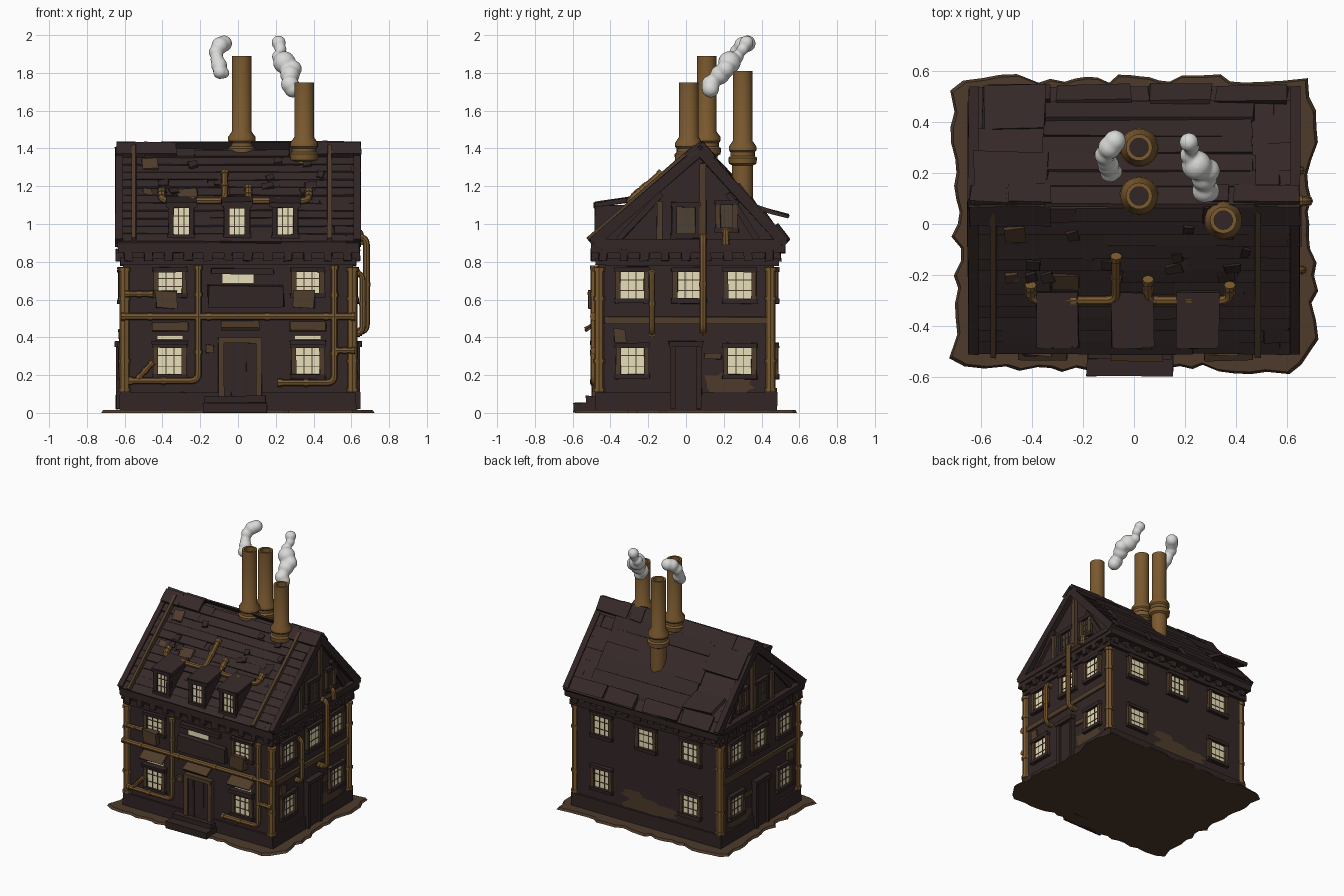
import bpy, bmesh, math, random
from mathutils import Matrix, Vector

if "Cube" in bpy.data.objects:
    bpy.data.objects.remove(bpy.data.objects["Cube"])
random.seed(4)

def material(name, col):
    m = bpy.data.materials.new(name)
    m.diffuse_color = (*col, 1)
    m.use_nodes = True
    m.node_tree.nodes["Principled BSDF"].inputs["Base Color"].default_value = m.diffuse_color
    return m

WALL = material("dark_wall", (0.034, 0.020, 0.020))
ROOF = material("dark_roof", (0.037, 0.022, 0.022))
TRIM = material("dark_timber", (0.032, 0.019, 0.018))
WOOD = material("weathered_brown", (0.080, 0.046, 0.024))
COPPER = material("old_copper", (0.195, 0.100, 0.028))
GLASS = material("lit_glass", (0.85, 0.78, 0.52))
DUSTY = material("dusty_glass", (0.075, 0.055, 0.035))
EARTH = material("earth", (0.075, 0.043, 0.024))
SMOKE = material("smoke", (0.70, 0.70, 0.69))

parts = {}          # (name, material) -> bmesh, turned into objects at the end
def part(name, mat):
    return parts.setdefault((name, mat.name), bmesh.new())

def box(name, mat, c, s, M=Matrix(), rot=Matrix(), jit=0.0):
    """Box of size s at c, turned by rot, then carried by M; jit roughens the corners."""
    vs = bmesh.ops.create_cube(part(name, mat), size=1)["verts"]
    for v in vs:
        p = Vector([v.co[i] * s[i] + random.uniform(-jit, jit) for i in range(3)])
        v.co = M @ (Vector(c) + rot @ p)

def finish(name, me, mat, smooth=False):
    ob = bpy.data.objects.new(name, me)
    bpy.context.collection.objects.link(ob)
    me.materials.clear()
    me.materials.append(mat)
    if smooth:
        bpy.ops.object.select_all(action='DESELECT')
        ob.select_set(True)
        bpy.context.view_layer.objects.active = ob
        bpy.ops.object.shade_smooth_by_angle(angle=math.radians(40))
    return ob

# Wall frames: local x along the wall, -y outward from its surface
HX, HY = 0.61, 0.465
def frame(deg, dist):
    return Matrix.Rotation(math.radians(deg), 4, 'Z') @ Matrix.Translation((0, -dist, 0))
FRONT, RIGHT, BACK, LEFT = frame(0, HY), frame(90, HX), frame(180, HY), frame(-90, HX)

def beam(name, mat, F, a, b, w, d, out=0.0, jit=0.003):
    """Timber on a wall from a to b, both (along, height)."""
    (u1, z1), (u2, z2) = a, b
    rot = Matrix.Rotation(-math.atan2(z2 - z1, u2 - u1), 4, 'Y')
    box(name, mat, ((u1 + u2) / 2, -out - d / 2, (z1 + z2) / 2),
        (math.hypot(u2 - u1, z2 - z1), d, w), F, rot, jit)

def window(F, u, z, w=0.125, h=0.14, glass=GLASS, out=0.0, side=WOOD):
    box("window_glass", glass, (u, -out - 0.003, z), (w, 0.008, h), F)
    for s in (-1, 1):
        box("window_frames", side, (u + s * (w / 2 + 0.012), -out - 0.01, z), (0.026, 0.026, h + 0.05), F, jit=0.003)
        box("window_frames", TRIM, (u, -out - 0.012, z + s * (h / 2 + 0.013)), (w + 0.06, 0.032, 0.026), F, jit=0.003)
        box("window_bars", WOOD, (u, -out - 0.008, z + s * h / 5), (w, 0.006, 0.005), F)
        box("window_bars", WOOD, (u + s * w / 6, -out - 0.008, z), (0.005, 0.006, h), F)

def blot(name, mat, F, u, z, w, h, out=0.004, n=18):
    """Irregular thin patch on a wall."""
    bm = part(name, mat)
    vs = []
    for i in range(n):
        t, r = 2 * math.pi * i / n, random.uniform(0.65, 1.1)
        vs.append(bm.verts.new(F @ Vector((u + w / 2 * r * math.cos(t), -out, z + h / 2 * r * math.sin(t)))))
    bm.faces.new(vs)

def pipe(name, pts, r=0.018, bend=0.04):
    """Copper tube through pts with rounded bends and collars."""
    P = [Vector(p) for p in pts]
    path = [P[0]]
    for a, b, c in zip(P, P[1:], P[2:]):
        p, q = b + (a - b).normalized() * bend, b + (c - b).normalized() * bend
        path += [p * (1 - t) ** 2 + b * 2 * t * (1 - t) + q * t * t for t in (0, .25, .5, .75, 1)]
    path.append(P[-1])
    runs = [(path, r)]
    for a, b in zip(P, P[1:]):
        d, L = (b - a).normalized(), (b - a).length
        n = max(1, round(L / 0.35))
        for i in range(n):
            c = a + d * L * (i + 0.5) / n
            runs.append(([c - d * 0.011, c + d * 0.011], r * 1.22))
    for e, o in ((P[0], P[1]), (P[-1], P[-2])):
        runs.append(([e, e + (o - e).normalized() * 0.022], r * 1.25))
    for line, rad in runs:
        cu = bpy.data.curves.new(name, 'CURVE')
        cu.dimensions, cu.bevel_depth, cu.bevel_resolution, cu.use_fill_caps = '3D', rad, 2, True
        sp = cu.splines.new('POLY')
        sp.points.add(len(line) - 1)
        for s, p in zip(sp.points, line):
            s.co = (*p, 1)
        tmp = bpy.data.objects.new(name, cu)
        me = bpy.data.meshes.new_from_object(tmp)
        bpy.data.objects.remove(tmp)
        finish(name, me, COPPER, True)

# Ragged earth base
bm = bmesh.new()
ring = []
for i in range(90):
    c, s = math.cos(math.radians(i * 4)), math.sin(math.radians(i * 4))
    r = 1 / max(abs(c) / 0.70, abs(s) / 0.57) * random.uniform(0.965, 1.035)
    ring.append(bm.verts.new((c * r, s * r, 0)))
top = bmesh.ops.extrude_face_region(bm, geom=[bm.faces.new(ring)])["geom"]
for v in top:
    if isinstance(v, bmesh.types.BMVert):
        v.co = (v.co.x * 0.985, v.co.y * 0.985, 0.016)
parts[("earth_base", EARTH.name)] = bm

# Walls, plinth and cornice
box("house_walls", WALL, (0, 0, 0.44), (2 * HX, 2 * HY, 0.86))
box("plinth", TRIM, (0, 0, 0.06), (2 * HX + 0.03, 2 * HY + 0.03, 0.10), jit=0.004)
box("cornice", TRIM, (0, 0.005, 0.80), (1.25, 0.97, 0.04), jit=0.003)
box("cornice", TRIM, (0.003, 0.01, 0.875), (1.28, 1.03, 0.055), jit=0.003)
for F, n, L in ((FRONT, 12, 1.16), (BACK, 12, 1.16), (RIGHT, 9, 0.88), (LEFT, 9, 0.88)):
    for i in range(n):
        box("cornice_corbels", TRIM, (-L / 2 + L * i / (n - 1), -0.015, 0.835), (0.045, 0.04, 0.06), F, jit=0.005)

# Attic prism with an off-centre ridge
RY, RZ = 0.075, 1.375
bm = part("attic", WALL)
prof = [(-0.46, 0.85), (-0.48, 0.89), (RY, RZ), (0.51, 0.89), (0.46, 0.85)]
ends = [[bm.verts.new((x, y, z)) for y, z in prof] for x in (-0.61, 0.61)]
bm.faces.new(ends[0]); bm.faces.new(ends[1])
for i in range(5):
    j = (i + 1) % 5
    bm.faces.new((ends[0][i], ends[0][j], ends[1][j], ends[1][i]))

# Roof courses of uneven boards on both slopes
def slope(ey, ez=0.885):
    """Frame at the eave: x along the roof, y up the slope, z outward."""
    d = Vector((0, RY - ey, RZ - ez)); n = d.length; d.normalize()
    X = Vector((1, 0, 0)); N = X.cross(d)
    if N.z < 0: N = -N
    return Matrix.Translation((0, ey, ez)) @ Matrix((X, d, N)).transposed().to_4x4(), n
SF, LF = slope(-0.49)
SB, LB = slope(0.515)
for S, L, n, tilt in ((SF, LF, 12, 0.10), (SB, LB, 8, 0.06)):
    box("roof_deck", ROOF, (0.003, L / 2, 0.006), (1.275, L, 0.03), S)
    for i in range(n):
        x = -0.64
        while x < 0.64:
            w = min(random.uniform(0.25, 0.6), 0.648 - x)
            box("roof_boards", ROOF, (x + w / 2, L * (i + 0.5) / n, 0.023 + random.uniform(-.003, .003)),
                (w, L / n * 1.05, 0.013), S, Matrix.Rotation(-tilt, 4, 'X'), 0.003)
            x += w
for x, w in ((-0.57, 0.14), (-0.41, 0.17), (0.32, 0.1), (0.52, 0.26)):
    for S, L in ((SF, LF), (SB, LB)):
        box("ridge_caps", ROOF, (x, L - 0.015, 0.04), (w, 0.10, 0.022), S, jit=0.005)
# Overlay, lifted flaps and eave boards on the back slope
for i in range(6):
    box("back_roof_overlay", ROOF, (0.07 + random.uniform(-.02, .02), 0.15 + i * 0.1, 0.036), (0.82, 0.107, 0.015), SB,
        Matrix.Rotation(0.05, 4, 'X'), 0.006)
box("back_roof_overlay", ROOF, (-0.485, 0.55, 0.04), (0.29, 0.30, 0.026), SB, jit=0.008)
for x, w in ((-0.45, 0.24), (-0.16, 0.29), (0.18, 0.24), (0.46, 0.28)):
    box("back_eave_boards", ROOF, (x, 0.055, 0.042), (w, 0.10, 0.02), SB, Matrix.Rotation(0.10, 4, 'X'), 0.007)
box("lifted_roof_flap", ROOF, (-0.47, 0.455, 1.065), (0.24, 0.18, 0.022), rot=Matrix.Rotation(-0.3, 4, 'X'), jit=0.008)
# Battens and worn patches on the front slope
for x in (-0.55, 0.485):
    box("roof_battens", WOOD, (x, LF / 2, 0.042), (0.022, LF, 0.028), SF, jit=0.003)
for x, u, w, h in ((-0.465, 0.62, .08, .08), (-0.27, .38, .10, .07), (-.48, .40, .04, .04)):
    box("roof_patches", WOOD, (x, u, 0.034), (w, h, 0.008), SF, jit=0.008)
for i in range(12):
    box("loose_shingles", TRIM, (random.uniform(-.5, .45), random.uniform(.40, .70), 0.035),
        (random.uniform(.03, .07), 0.04, 0.012), SF, Matrix.Rotation(random.uniform(-.3, .3), 4, 'Z'), 0.005)

# Dormers
for x in (-0.30, -0.005, 0.25):
    box("dormers", WALL, (x, -0.36, 1.0), (0.14, 0.20, 0.20), jit=0.002)
    box("dormer_roofs", ROOF, (x, -0.375, 1.118), (0.165, 0.22, 0.026), rot=Matrix.Rotation(0.14, 4, 'X'), jit=0.004)
    window(FRONT, x, 1.015, 0.085, 0.14, out=-0.005, side=TRIM)

# Gable ends, side doors and side windows (mirrored)
for F, s in ((RIGHT, 1), (LEFT, -1)):
    for ey in (-0.495, 0.52):
        beam("rake_boards", TRIM, F, (s * ey, 0.9), (s * RY, 1.39), 0.055, 0.04)
        beam("gable_braces", TRIM, F, (s * ey * 0.72, 0.92), (s * (ey * 0.35 + 0.04), 1.16), 0.03, 0.02)
    beam("gable_posts", WOOD, F, (s * 0.09, 0.9), (s * 0.09, 1.32), 0.035, 0.025)
    beam("gable_posts", WOOD, F, (s * -0.14, 0.9), (s * -0.14, 1.12), 0.03, 0.02)
    beam("gable_sill", TRIM, F, (-0.48, 0.9), (0.49, 0.9), 0.04, 0.04)
    beam("side_band", WOOD, F, (-0.43, 0.49), (0.43, 0.49), 0.035, 0.018)
    window(F, s * 0.0, 1.02, 0.10, 0.14, DUSTY, side=TRIM)
    window(F, s * 0.215, 1.04, 0.065, 0.12, DUSTY)
    for y in (-0.285, 0.015, 0.285):
        window(F, s * y, 0.675)
    for y in (-0.285, 0.285):
        window(F, s * y, 0.275)
    box("side_doors", TRIM, (0, -0.006, 0.19), (0.12, 0.02, 0.33), F)
    for u in (-0.07, 0.07):
        beam("door_frames", TRIM, F, (u, 0.02), (u, 0.36), 0.025, 0.035)
    beam("door_frames", TRIM, F, (-0.09, 0.365), (0.09, 0.365), 0.03, 0.045)
    blot("mud_patches", EARTH, F, s * 0.22, 0.155, 0.30, 0.13)
    box("wall_boards", WOOD, (s * -0.35, -0.01, 0.41), (0.06, 0.02, 0.07), F, jit=0.006)
    box("wall_boards", WOOD, (s * 0.14, -0.006, 0.30), (0.09, 0.014, 0.03), F, jit=0.005)

# Back windows and mud
for x in (-0.37, 0, 0.37):
    window(BACK, x, 0.675)
    if x: window(BACK, x, 0.275)
blot("mud_patches", EARTH, BACK, 0.02, 0.16, 0.50, 0.13)
blot("mud_patches", EARTH, BACK, -0.12, 0.22, 0.20, 0.08)

# Front windows, awnings and shutters
for x in (-0.36, 0.37):
    window(FRONT, x, 0.275)
    window(FRONT, x, 0.69, h=0.11)
    box("transom_glass", GLASS, (x, -0.004, 0.40), (0.14, 0.008, 0.022), FRONT)
    box("transom_shelves", TRIM, (x, -0.02, 0.373), (0.19, 0.04, 0.022), FRONT, jit=0.003)
    box("awnings", WOOD, (x, -0.035, 0.455), (0.19, 0.075, 0.014), FRONT, Matrix.Rotation(0.6, 4, 'X'), 0.004)
    box("window_boxes", WOOD, (x - 0.02, -0.025, 0.60), (0.11, 0.05, 0.09), FRONT, jit=0.006)

# Front door, canopy, steps and blank hanging board
box("front_door", WALL, (0.01, -0.008, 0.235), (0.17, 0.02, 0.31), FRONT)
for u in (-0.09, 0.11):
    beam("front_door_frame", WOOD, FRONT, (u, 0.08), (u, 0.39), 0.03, 0.035)
beam("front_door_frame", WOOD, FRONT, (-0.105, 0.385), (0.125, 0.385), 0.03, 0.038)
for u in (-0.03, 0.05):
    beam("front_door_planks", TRIM, FRONT, (u, 0.08), (u, 0.37), 0.012, 0.024)
box("door_canopy", WOOD, (0.01, -0.035, 0.46), (0.20, 0.075, 0.02), FRONT, Matrix.Rotation(0.55, 4, 'X'), 0.004)
box("front_steps", TRIM, (-0.015, -0.065, 0.027), (0.34, 0.13, 0.05), FRONT, jit=0.004)
box("front_steps", TRIM, (-0.015, -0.03, 0.06), (0.33, 0.07, 0.06), FRONT, jit=0.004)
box("hanging_board", TRIM, (0.045, -0.02, 0.62), (0.40, 0.03, 0.11), FRONT, jit=0.008)
box("fanlight", GLASS, (0.0, -0.004, 0.71), (0.17, 0.008, 0.05), FRONT)
beam("fanlight_frame", TRIM, FRONT, (-0.14, 0.75), (0.19, 0.75), 0.03, 0.03)
box("wall_boards", WOOD, (-0.15, -0.01, 0.34), (0.04, 0.02, 0.04), FRONT, jit=0.003)

# Corner, front and side pipes
for x in (-0.600, 0.605):
    for y in (-0.460, 0.447):
        pipe("corner_pipe", [(x, y, 0.11), (x, y, 0.77)], 0.027)
Y = -0.487
pipe("front_main_pipe", [(-0.62, Y, 0.51), (0.62, Y, 0.51)])
pipe("front_left_pipe", [(-0.21, Y, 0.78), (-0.21, Y, 0.17), (-0.58, Y, 0.17)])
pipe("front_left_branch", [(-0.53, Y, 0.18), (-0.45, Y, 0.27)], 0.014)
pipe("front_right_pipe", [(0.51, Y, 0.78), (0.51, Y, 0.16), (0.21, Y, 0.16)])
pipe("front_right_branch", [(0.51, Y, 0.33), (0.62, Y, 0.33)], 0.015)
pipe("front_upper_stub", [(-0.60, Y, 0.63), (-0.45, Y, 0.63)], 0.015)
pipe("right_tall_pipe", [(0.62, 0.09, 0.93), (0.68, 0.09, 0.93), (0.68, 0.09, 0.43), (0.61, 0.09, 0.43)])
pipe("right_small_pipe", [(0.61, -0.18, 0.74), (0.66, -0.18, 0.74), (0.66, -0.18, 0.42), (0.61, -0.18, 0.42)], 0.016)
pipe("gable_stub", [(0.61, 0.21, 0.96), (0.65, 0.21, 0.96), (0.65, 0.21, 0.89)], 0.016, 0.02)

# Roof pipes follow the slope
for a, b, ua, ub in ((-0.405, -0.07, 0.38, 0.53), (0.055, 0.375, 0.41, 0.38)):
    line = [(a, ua, 0.055), (a, 0.30, 0.055), (b, 0.30, 0.055), (b, ub, 0.055)]
    pipe("roof_pipe", [SF @ Vector(p) for p in line])

# Chimneys: lathed hollow flues with flanged bases and dark throats
def chimney(x, y, base, top, fl=1.37):
    bm, n = bmesh.new(), 24
    prof = [(0.056, base), (0.056, fl - 0.02), (0.073, fl - 0.01), (0.076, fl + 0.02), (0.064, fl + 0.03),
            (0.064, fl + 0.05), (0.073, fl + 0.06), (0.073, fl + 0.08), (0.052, fl + 0.11),
            (0.052, top), (0.036, top), (0.036, top - 0.15)]
    rings = [[bm.verts.new((x + r * math.cos(2 * math.pi * i / n), y + r * math.sin(2 * math.pi * i / n), z))
              for i in range(n)] for r, z in prof]
    for p, q in zip(rings, rings[1:]):
        for i in range(n):
            bm.faces.new((p[i], p[(i + 1) % n], q[(i + 1) % n], q[i]))
    me = bpy.data.meshes.new("chimney")
    bm.to_mesh(me); bm.free()
    finish("chimney", me, COPPER, True)
    bmesh.ops.create_circle(part("chimney_throats", TRIM), cap_ends=True, segments=n, radius=0.037,
                            matrix=Matrix.Translation((x, y, top - 0.145)))
chimney(0.02, 0.11, 1.32, 1.89, 1.38)
chimney(0.02, 0.30, 1.12, 1.81, 1.33)
chimney(0.35, 0.015, 1.27, 1.75, 1.35)

# Smoke puffs fused into wisps
for pts in ([(-.075, .205, 1.80, .030), (-.095, .20, 1.805, .038), (-.10, .23, 1.84, .043), (-.11, .245, 1.87, .036),
             (-.115, .27, 1.91, .040), (-.095, .30, 1.945, .046), (-.075, .325, 1.955, .044)],
            [(.29, .13, 1.715, .046), (.275, .13, 1.74, .048), (.275, .18, 1.79, .052), (.29, .21, 1.82, .048),
             (.245, .23, 1.855, .060), (.215, .27, 1.885, .036), (.225, .30, 1.925, .032), (.215, .32, 1.96, .038)]):
    bm = bmesh.new()
    for x, y, z, r in pts:
        bmesh.ops.create_icosphere(bm, subdivisions=3, radius=r, matrix=Matrix.Translation((x, y, z)))
    me = bpy.data.meshes.new("smoke_wisp")
    bm.to_mesh(me); bm.free()
    ob = finish("smoke_wisp", me, SMOKE)
    mod = ob.modifiers.new("fuse", 'REMESH')
    mod.mode, mod.voxel_size, mod.use_smooth_shade = 'VOXEL', 0.008, True
    ob.modifiers.new("soften", 'SMOOTH').iterations = 4

# Turn the gathered parts into objects
for (name, mat), bm in parts.items():
    me = bpy.data.meshes.new(name)
    if name not in ("mud_patches", "chimney_throats"):
        bmesh.ops.recalc_face_normals(bm, faces=bm.faces)
    bm.to_mesh(me); bm.free()
    finish(name, me, bpy.data.materials[mat])
